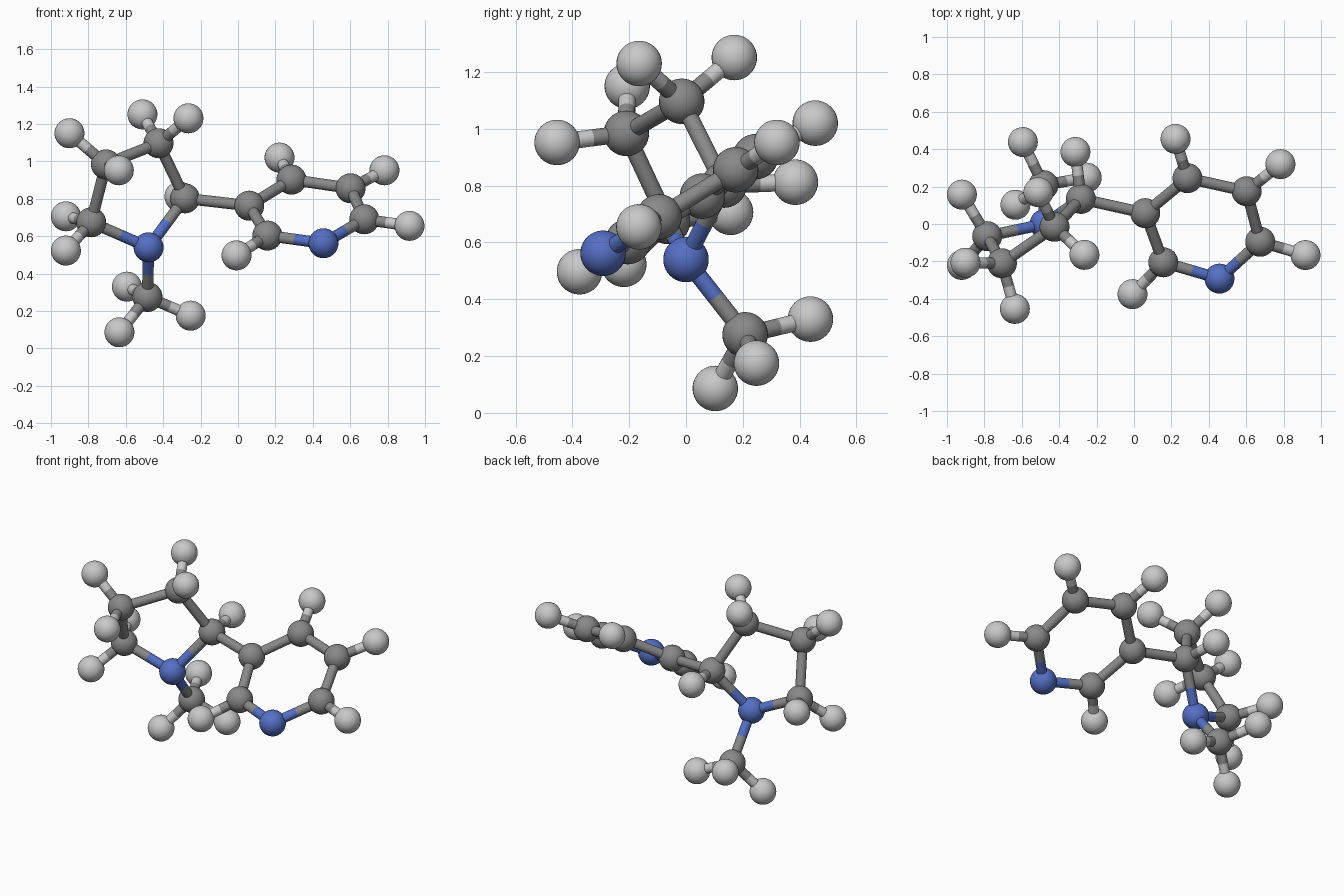
import bpy
from mathutils import Vector

cube = bpy.data.objects.get("Cube")
if cube:
    bpy.data.objects.remove(cube, do_unlink=True)

ATOM_RADIUS = 0.08
BOND_RADIUS = 0.03


def make_material(name, color):
    mat = bpy.data.materials.new(name)
    mat.use_nodes = True
    mat.diffuse_color = color
    mat.node_tree.nodes["Principled BSDF"].inputs["Base Color"].default_value = color
    return mat


materials = {
    "carbon": make_material("mid grey", (0.25, 0.25, 0.25, 1)),
    "hydrogen": make_material("light grey", (0.58, 0.58, 0.58, 1)),
    "nitrogen": make_material("blue", (0.09, 0.16, 0.56, 1)),
}

# Heavy atoms: element and centre
atoms = {
    # six-sided ring
    "ring_nitrogen": ("nitrogen", (0.457, -0.292, 0.562)),
    "ring_carbon_a": ("carbon", (0.157, -0.205, 0.603)),
    "ring_carbon_b": ("carbon", (0.06, 0.058, 0.763)),
    "ring_carbon_c": ("carbon", (0.286, 0.245, 0.902)),
    "ring_carbon_d": ("carbon", (0.602, 0.175, 0.856)),
    "ring_carbon_e": ("carbon", (0.675, -0.095, 0.69)),
    # five-sided ring
    "small_ring_nitrogen": ("nitrogen", (-0.478, 0.0, 0.54)),
    "small_ring_carbon_a": ("carbon", (-0.284, 0.134, 0.802)),
    "small_ring_carbon_b": ("carbon", (-0.425, -0.015, 1.097)),
    "small_ring_carbon_c": ("carbon", (-0.706, -0.21, 0.984)),
    "small_ring_carbon_d": ("carbon", (-0.785, -0.065, 0.674)),
    # side branch
    "branch_carbon": ("carbon", (-0.484, 0.208, 0.275)),
}

# Hydrogens grouped by the carbon that carries them
hydrogens = {
    "ring_carbon_a": [(-0.008, -0.375, 0.497)],
    "ring_carbon_c": [(0.222, 0.455, 1.02)],
    "ring_carbon_d": [(0.783, 0.32, 0.952)],
    "ring_carbon_e": [(0.917, -0.166, 0.655)],
    "small_ring_carbon_a": [(-0.313, 0.385, 0.812)],
    "small_ring_carbon_b": [(-0.511, 0.17, 1.251), (-0.265, -0.165, 1.23)],
    "small_ring_carbon_c": [(-0.901, -0.207, 1.15), (-0.637, -0.454, 0.952)],
    "small_ring_carbon_d": [(-0.92, 0.157, 0.706), (-0.92, -0.219, 0.523)],
    "branch_carbon": [(-0.594, 0.438, 0.33), (-0.253, 0.248, 0.175),
                      (-0.634, 0.103, 0.086)],
}

# Bonds: each ring is a closed loop, plus the link and the branch
big_ring = [n for n in atoms if n.startswith("ring")]
small_ring = [n for n in atoms if n.startswith("small")]
bonds = [("ring_carbon_b", "small_ring_carbon_a"),
         ("small_ring_nitrogen", "branch_carbon")]
for ring in (big_ring, small_ring):
    bonds += list(zip(ring, ring[1:] + ring[:1]))

for parent, places in hydrogens.items():
    for i, place in enumerate(places):
        name = f"{parent}_hydrogen_{i + 1}"
        atoms[name] = ("hydrogen", place)
        bonds.append((parent, name))


def finish(obj, name, element):
    obj.name = name
    obj.data.name = name
    obj.data.materials.append(materials[element])
    bpy.ops.object.shade_smooth_by_angle()


def half_bond(name, element, start, end):
    """Open tube from an atom centre to the middle of the bond."""
    axis = end - start
    bpy.ops.mesh.primitive_cylinder_add(
        vertices=24, radius=BOND_RADIUS, depth=axis.length,
        end_fill_type='NOTHING', location=(start + end) / 2,
        rotation=axis.to_track_quat('Z', 'Y').to_euler())
    finish(bpy.context.object, name, element)


# Atom balls
for name, (element, place) in atoms.items():
    bpy.ops.mesh.primitive_uv_sphere_add(
        segments=32, ring_count=20, radius=ATOM_RADIUS, location=place)
    finish(bpy.context.object, name, element)

# Sticks, each half in the colour of its own atom
for first, second in bonds:
    a, b = Vector(atoms[first][1]), Vector(atoms[second][1])
    middle = (a + b) / 2
    half_bond(f"stick_{first}_to_{second}", atoms[first][0], a, middle)
    half_bond(f"stick_{second}_to_{first}", atoms[second][0], b, middle)
